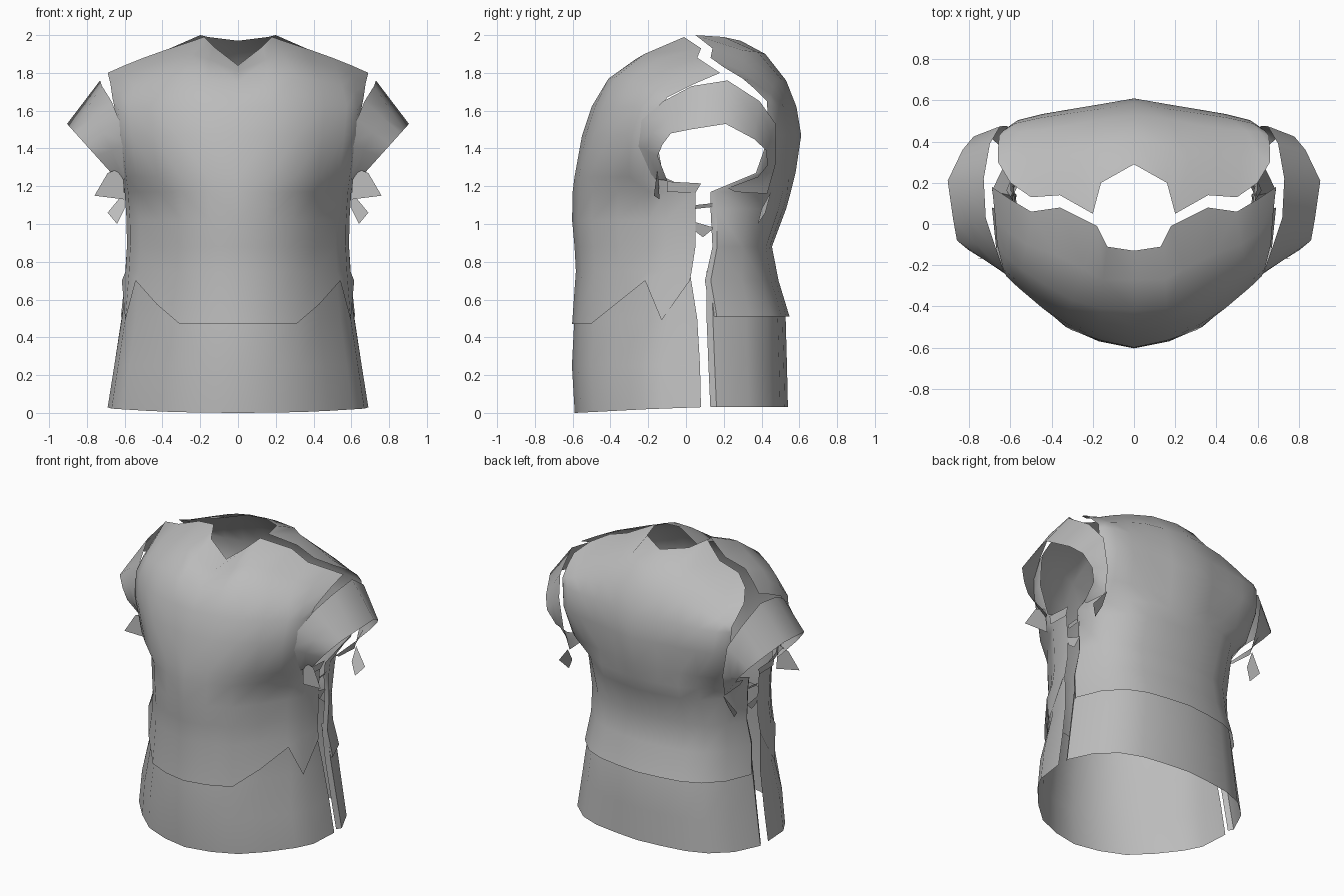
import bpy

cloth = bpy.data.materials.new("grey_cloth")
cloth.diffuse_color = (0.5, 0.5, 0.5, 1)


def make_sheet(name, rows, angle=0.9):
    """Skin a grid of points (right half) and mirror it across x."""
    n = len(rows[0])
    verts = [p for row in rows for p in row]
    faces = [(i * n + j, i * n + j + 1, (i + 1) * n + j + 1, (i + 1) * n + j)
             for i in range(len(rows) - 1) for j in range(n - 1)]
    me = bpy.data.meshes.new(name)
    me.from_pydata(verts, [], faces)
    me.materials.append(cloth)
    ob = bpy.data.objects.new(name, me)
    bpy.context.collection.objects.link(ob)
    mod = ob.modifiers.new("mirror", 'MIRROR')
    mod.merge_threshold = 0.002
    bpy.context.view_layer.objects.active = ob
    ob.select_set(True)
    bpy.ops.object.shade_smooth_by_angle(angle=angle)
    ob.select_set(False)
    return ob


def body_row(z, half_width, seam_y, mid_y, profile, heights=None, inset=0.0):
    """Half cross-section from the centre line round to the side seam."""
    return [((half_width - inset) * s,
             (mid_y + (seam_y - mid_y) * f) * (1 - inset),
             heights[i] if heights else z)
            for i, (s, f) in enumerate(profile)]


FRONT = [(0, 0), (.26, .05), (.5, .16), (.7, .37), (.88, .62), (.97, .76), (1, 1)]
FLARE = [(0, 0), (.26, .05), (.5, .15), (.7, .33), (.88, .54), (.97, .70), (1, 1)]
BACK = [(0, 0), (.26, .04), (.5, .10), (.7, .23), (.88, .50), (1, .92), (.97, 1)]
YOKE = [(0, 0), (.26, .17), (.5, .32), (.7, .45), (.88, .62), (.97, .85), (1, 1)]

# Front panel with a zigzag hem, armholes and a V neck
hem = [.47, .47, .47, .575, .70, .49, .70]
rows = [body_row(0, .615, .02, -.603, FRONT, hem)]
for r in [(.75, .595, .03, -.583), (.88, .588, .05, -.59), (1.02, .59, .05, -.603),
          (1.17, .60, .05, -.60), (1.25, .61, -.12, -.59),
          (1.47, .64, -.16, -.55), (1.62, .655, -.13, -.50)]:
    rows.append(body_row(*r, FRONT))
rows += [
    [(0, -.42, 1.75), (.16, -.41, 1.77), (.30, -.37, 1.78), (.44, -.29, 1.76),
     (.55, -.22, 1.73), (.62, -.16, 1.70), (.665, -.10, 1.67)],
    [(0, -.27, 1.81), (.15, -.27, 1.87), (.24, -.22, 1.90), (.38, -.15, 1.87),
     (.52, -.10, 1.82), (.61, -.04, 1.79), (.675, .04, 1.74)],
    [(0, -.13, 1.84), (.13, -.11, 1.94), (.18, -.01, 1.99), (.36, .08, 1.93),
     (.50, .06, 1.88), (.60, .12, 1.84), (.69, .18, 1.80)]]
make_sheet("front_panel", rows)

# Back panel, flatter across the shoulder blades
rows = [body_row(*r, BACK) for r in [
    (.51, .62, .13, .548), (.7, .60, .10, .49), (.88, .588, .14, .455),
    (1.08, .59, .13, .53), (1.17, .60, .13, .555)]]
rows += [body_row(*r, YOKE) for r in [
    (1.27, .615, .37, .58), (1.47, .64, .44, .61), (1.62, .655, .43, .585)]]
rows += [
    [(0, .53, 1.76), (.17, .51, 1.76), (.31, .48, 1.76), (.44, .46, 1.73),
     (.55, .45, 1.69), (.61, .45, 1.67), (.655, .43, 1.65)],
    [(0, .42, 1.90), (.17, .38, 1.91), (.27, .30, 1.92), (.40, .30, 1.87),
     (.52, .30, 1.81), (.60, .34, 1.76), (.66, .37, 1.71)],
    [(0, .29, 1.97), (.16, .20, 1.99), (.20, .05, 2.0), (.36, .14, 1.93),
     (.50, .13, 1.88), (.60, .20, 1.83), (.66, .30, 1.77)]]
make_sheet("back_panel", rows)

# Lower skirt panels tucked under the hems
skirt_hem = [.03 * f for _, f in FRONT]
make_sheet("front_skirt", [
    body_row(0, .70, .08, -.595, FLARE, skirt_hem, .01),
    body_row(.25, .665, .075, -.61, FLARE, inset=.01),
    body_row(.5, .625, .06, -.597, FRONT, inset=.01),
    body_row(.75, .597, .02, -.575, FRONT, inset=.01)])
make_sheet("back_skirt", [body_row(*r, BACK, inset=.01) for r in [
    (.03, .70, .13, .545), (.25, .665, .12, .54), (.5, .627, .11, .533),
    (.75, .597, .11, .475)]])

# Sleeves: a band from the torn shoulder edge to the slanted cuff
shoulder = [(.59, -.18, 1.24), (.585, -.27, 1.42), (.63, -.235, 1.55),
            (.67, -.12, 1.65), (.72, .03, 1.73), (.73, .22, 1.76), (.70, .39, 1.65),
            (.65, .475, 1.53), (.615, .475, 1.32), (.60, .43, 1.16), (.60, .26, 1.17)]
cuff_yz = [(-.10, 1.23), (-.15, 1.36), (-.125, 1.42), (-.08, 1.48), (.02, 1.50),
           (.21, 1.53), (.36, 1.45), (.425, 1.39), (.43, 1.31), (.38, 1.25), (.22, 1.19)]
cuff = [(.68 + (z - 1.28) * .9, y, z) for y, z in cuff_yz]
middle = [tuple((a + b) / 2 for a, b in zip(p, q)) for p, q in zip(shoulder, cuff)]
make_sheet("sleeve", [shoulder, middle, cuff], 1.3)

# Loose flaps and scraps under the arms
make_sheet("front_flap", [[(.61, -.15, 1.30), (.69, -.15, 1.27)],
                          [(.60, -.14, 1.13), (.76, -.17, 1.15)]])
make_sheet("rear_flap", [[(.60, .45, 1.17), (.69, .42, 1.06)],
                         [(.60, .40, 1.08), (.64, .38, 1.00)]])
make_sheet("underarm_bridge", [[(.615, -.10, 1.225), (.615, .08, 1.215)],
                               [(.605, -.10, 1.17), (.605, .05, 1.165)]])
make_sheet("underarm_tab", [[(.59, .05, 1.01), (.575, .15, .98)],
                            [(.585, .05, .96), (.57, .09, .93)]])
make_sheet("underarm_bar", [[(.59, .05, 1.10), (.59, .14, 1.11)],
                            [(.58, .05, 1.08), (.58, .14, 1.09)]])
